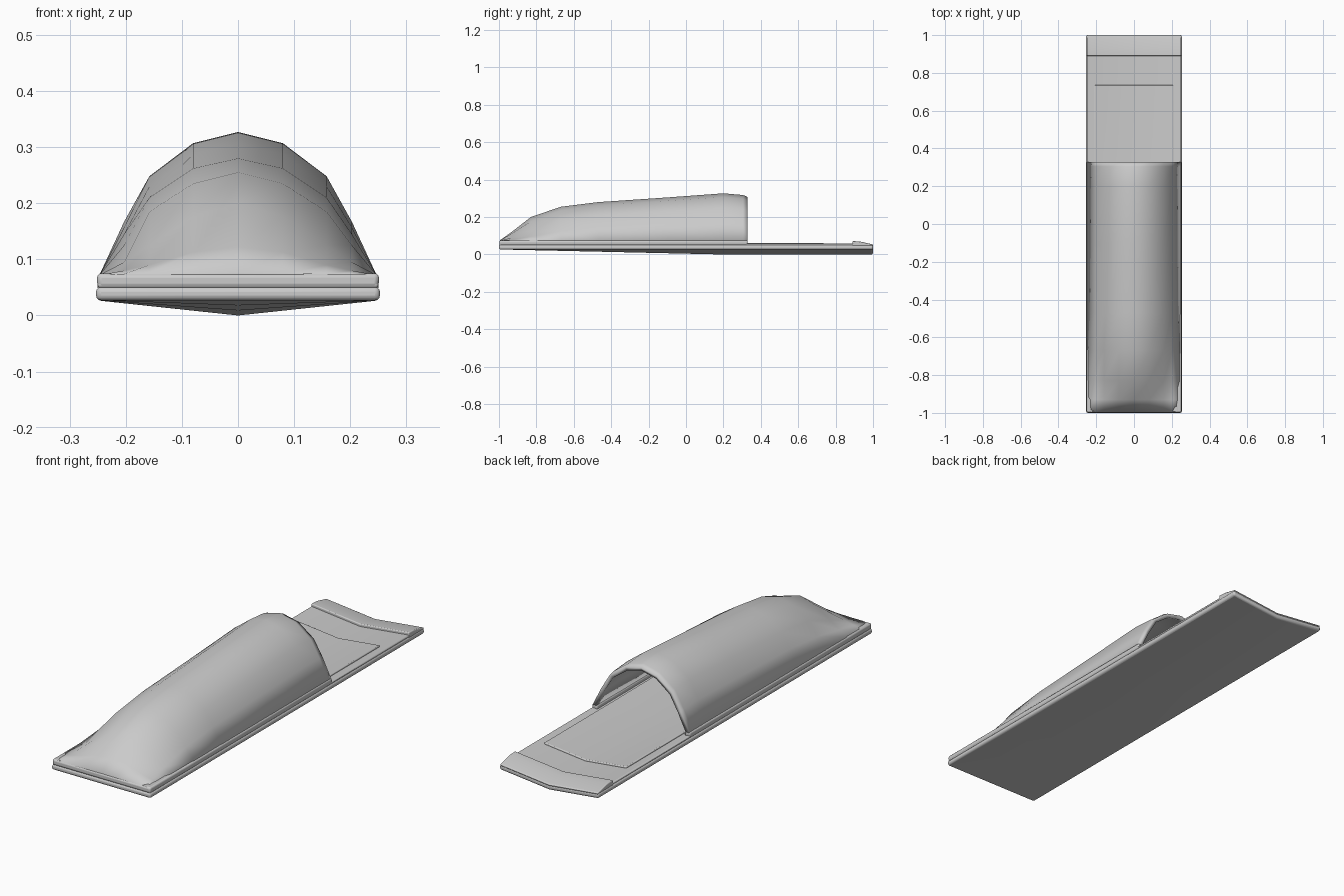
import bpy, bmesh

if "Cube" in bpy.data.objects:
    bpy.data.objects.remove(bpy.data.objects["Cube"])

def sag(x, y):
    # shallow V across the sole that deepens toward the heel
    t = min(max((y + 1) / 1.2, 0), 1)
    return 0.027 * t * max(0, 1 - abs(x) / 0.25)

def finish(name, bm, bevel=0.0, angle=40):
    bmesh.ops.recalc_face_normals(bm, faces=bm.faces)
    me = bpy.data.meshes.new(name)
    bm.to_mesh(me)
    bm.free()
    ob = bpy.data.objects.new(name, me)
    bpy.context.collection.objects.link(ob)
    if bevel:
        m = ob.modifiers.new("bevel", 'BEVEL')
        m.width, m.segments, m.limit_method = bevel, 3, 'ANGLE'
        m.angle_limit = 0.9
    bpy.ops.object.select_all(action='DESELECT')
    ob.select_set(True)
    bpy.context.view_layer.objects.active = ob
    bpy.ops.object.shade_smooth_by_angle(angle=angle * 3.14159 / 180)
    return ob

def bridge(bm, rows, closed=False):
    for a, b in zip(rows, rows[1:]):
        n = len(a)
        for i in range(n if closed else n - 1):
            j = (i + 1) % n
            bm.faces.new((a[i], a[j], b[j], b[i]))

def slab(name, half, ys, z0, z1, bevel):
    # sagging layer of the sole; z1 may be one height or one per row
    bm = bmesh.new()
    tops = z1 if isinstance(z1, list) else [z1] * len(ys)
    rows = []
    for y, top in zip(ys, tops):
        ring = [(x, z0) for x in (-half, 0, half)] + [(x, top) for x in (half, 0, -half)]
        rows.append([bm.verts.new((x, y, z - sag(x, y))) for x, z in ring])
    bridge(bm, rows, True)
    for r in (rows[0], rows[-1]):
        bm.faces.new((r[0], r[1], r[4], r[5]))
        bm.faces.new((r[1], r[2], r[3], r[4]))
    return finish(name, bm, bevel)

# Sole layers
slab("outsole", 0.253, [-1, -0.6, -0.2, 0.2, 1], 0.027, 0.051, 0.009)
slab("midsole", 0.25, [-0.997, -0.6, -0.2, 0.2, 0.95], 0.049, 0.06, 0.005)
slab("insole", 0.21, [-0.8, -0.4, 0.2, 0.735], 0.055, 0.067, 0.004)
slab("heel_strip", 0.25, [0.89, 0.93, 1], 0.045, [0.072, 0.07, 0.054], 0.007)

# Edge welts beneath the sides and toe of the upper
for s, name in ((-1, "left_welt"), (1, "right_welt")):
    bm = bmesh.new()
    bmesh.ops.create_cube(bm, size=1)
    for v in bm.verts:
        v.co = (s * 0.237 + v.co.x * 0.028, -0.334 + v.co.y * 1.326, 0.063 + v.co.z * 0.024)
    finish(name, bm, 0.007)
bm = bmesh.new()
bmesh.ops.create_cube(bm, size=1)
for v in bm.verts:
    v.co = (v.co.x * 0.5, -0.98 + v.co.y * 0.036, 0.062 + v.co.z * 0.024)
finish("toe_welt", bm, 0.007)

# Arched upper: y, then heights at x = 0, 0.08, 0.158 and 0.2
sections = [
    (-0.995, 0.076, 0.075, 0.074, 0.074),
    (-0.93, 0.122, 0.113, 0.09, 0.08),
    (-0.83, 0.2, 0.176, 0.125, 0.095),
    (-0.67, 0.255, 0.235, 0.185, 0.125),
    (-0.47, 0.28, 0.262, 0.21, 0.145),
    (-0.1, 0.305, 0.287, 0.23, 0.157),
    (0.2, 0.327, 0.307, 0.248, 0.167),
    (0.305, 0.318, 0.298, 0.24, 0.163),
    (0.328, 0.308, 0.29, 0.234, 0.16),
]
bm = bmesh.new()
rows = []
for y, a, b, c, d in sections:
    half = [(0.08, b), (0.158, c), (0.203, d), (0.247, 0.072)]
    pts = [(-x, z) for x, z in reversed(half)] + [(0, a)] + half
    rows.append([bm.verts.new((x, y, z)) for x, z in pts])
bridge(bm, rows)
upper = finish("upper", bm, 0, 50)
if sum(p.normal.z for p in upper.data.polygons) < 0:
    upper.data.flip_normals()
sol = upper.modifiers.new("thickness", 'SOLIDIFY')
sol.thickness = 0.018
sol.offset = -1
